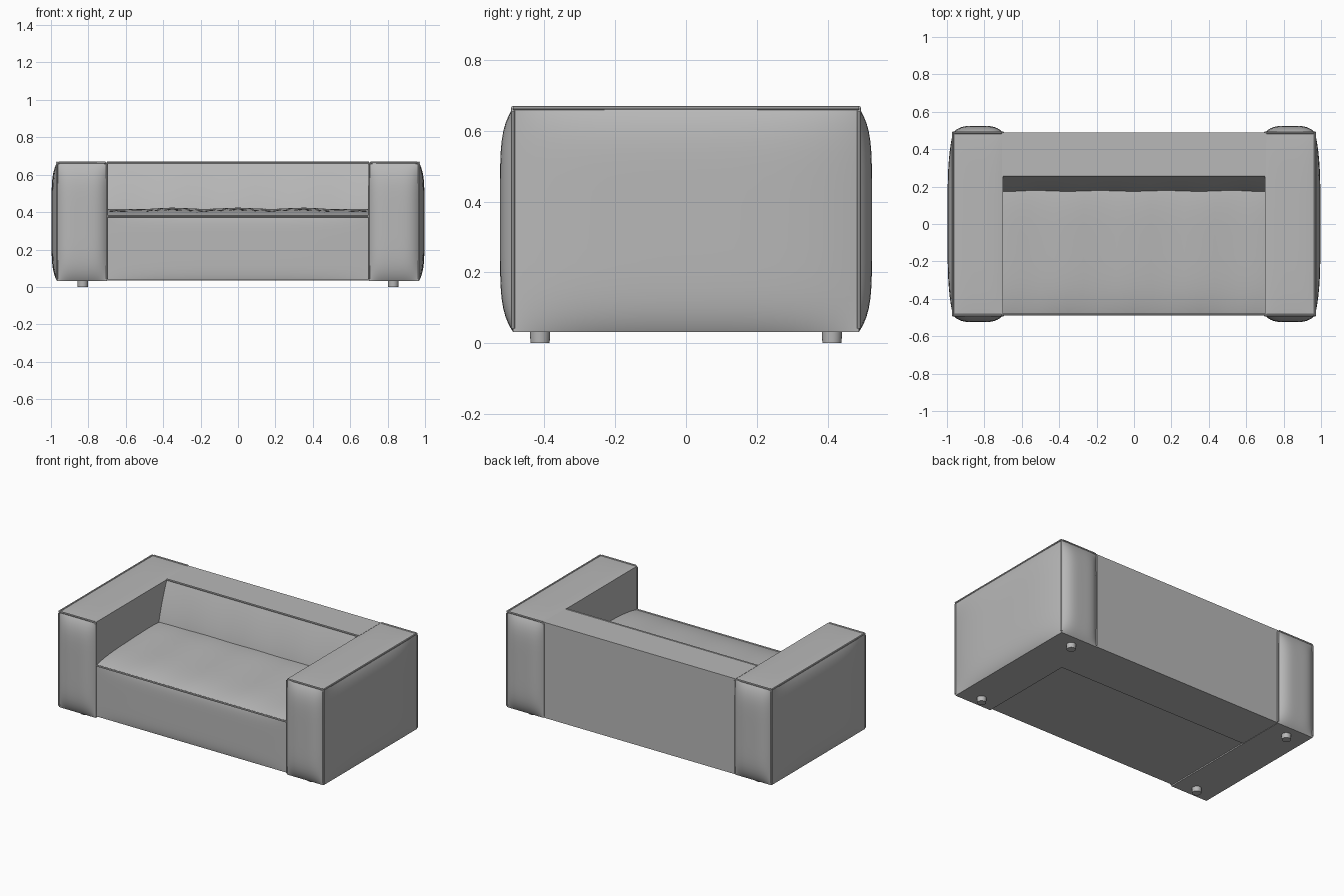
import bpy, bmesh, math
from mathutils import Vector

if "Cube" in bpy.data.objects:
    bpy.data.objects.remove(bpy.data.objects["Cube"])


def material(name, rgb):
    m = bpy.data.materials.new(name)
    m.use_nodes = True
    m.diffuse_color = (*rgb, 1)
    m.node_tree.nodes["Principled BSDF"].inputs["Base Color"].default_value = (*rgb, 1)
    return m


grey = material("grey leather", (0.48, 0.48, 0.48))


def add(name, bm, mat=grey):
    bmesh.ops.recalc_face_normals(bm, faces=bm.faces)
    me = bpy.data.meshes.new(name)
    bm.to_mesh(me)
    bm.free()
    me.materials.append(mat)
    ob = bpy.data.objects.new(name, me)
    bpy.context.collection.objects.link(ob)
    bpy.ops.object.select_all(action="DESELECT")
    ob.select_set(True)
    bpy.context.view_layer.objects.active = ob
    bpy.ops.object.shade_smooth_by_angle(angle=math.radians(32))
    return ob


def puffed_box(name, lo, hi, shape, cuts=23):
    """Gridded box, denser at its edges; shape(u, p) nudges each point."""
    bm = bmesh.new()
    bmesh.ops.create_cube(bm, size=2)
    bmesh.ops.subdivide_edges(bm, edges=bm.edges[:], cuts=cuts, use_grid_fill=True)
    lo, hi = Vector(lo), Vector(hi)
    for v in bm.verts:
        u = Vector([math.sin(c * math.pi / 2) for c in v.co])
        p = Vector([a + (b - a) * (c + 1) / 2 for a, b, c in zip(lo, hi, u)])
        shape(u, p)
        v.co = p
    return add(name, bm)


def puff(a, b):
    return (1 - a ** 4) * (1 - b ** 6)


def piping(name, points, radius=0.006, sides=8):
    """Thin welt tube along a path."""
    bm = bmesh.new()
    pts = [Vector(p) for p in points]
    rings = []
    for i, p in enumerate(pts):
        t = (pts[min(i + 1, len(pts) - 1)] - pts[max(i - 1, 0)]).normalized()
        a = t.orthogonal().normalized() if not rings else (axis - t * axis.dot(t)).normalized()
        axis, b = a, t.cross(a)
        rings.append([bm.verts.new(p + radius * (a * math.cos(k * math.tau / sides) + b * math.sin(k * math.tau / sides)))
                      for k in range(sides)])
    for r, s in zip(rings, rings[1:]):
        for k in range(sides):
            j = (k + 1) % sides
            bm.faces.new((r[k], r[j], s[j], s[k]))
    bm.faces.new(rings[0])
    bm.faces.new(rings[-1])
    return add(name, bm)


# Arms, with padded front, rear and outer panels, welts and feet
IN, OUT, DEPTH, LOW, TOP = 0.70, 0.968, 0.488, 0.032, 0.664
for side, s in (("left", 1), ("right", -1)):
    def arm_shape(u, p):
        if abs(u.y) > 0.9999:
            p.y += math.copysign(0.037 * puff(u.x, u.z), u.y)
        if u.x * s > 0.9999:
            p.x += s * 0.029 * puff(u.y, u.z)
        if u.z > 0.9999:
            p.z += 0.006 * puff(u.x, u.y)
    xs = sorted((s * IN, s * OUT))
    puffed_box(side + "_arm", (xs[0], -DEPTH, LOW), (xs[1], DEPTH, TOP), arm_shape)
    for end, e in (("front", -1), ("rear", 1)):
        y = e * DEPTH
        piping(f"{side}_{end}_arm_welt",
               [(s * IN, y, LOW + 0.01), (s * IN, y, TOP - 0.01), (s * (IN + 0.01), y, TOP),
                (s * (OUT - 0.01), y, TOP), (s * OUT, y, TOP - 0.01), (s * OUT, y, LOW + 0.01)])
        bm = bmesh.new()
        bmesh.ops.create_cone(bm, cap_ends=True, segments=24, radius1=0.027, radius2=0.029, depth=0.04)
        bmesh.ops.translate(bm, verts=bm.verts, vec=(s * 0.83, e * 0.412, 0.02))
        add(f"{side}_{end}_foot", bm)
    piping(side + "_outer_arm_welt", [(s * OUT, -DEPTH, TOP), (s * OUT, DEPTH, TOP)])


# Seat with a crowned, gently rippled top
def seat_shape(u, p):
    if u.z > 0.9999:
        p.z += (0.026 + 0.004 * math.cos(p.x * 18)) * (1 - u.y ** 4) * (1 - 0.3 * u.x ** 6)
        p.z += 0.012 * (u.y + 1)
    if u.y < -0.9999:
        p.y -= 0.008 * puff(u.x, u.z)


puffed_box("seat", (-0.705, -0.482, 0.04), (0.705, 0.26, 0.378), seat_shape)
piping("seat_front_welt", [(-0.7, -0.484, 0.378), (0.7, -0.484, 0.378)])


# Backrest, leaning back at the front with three soft panels
def back_shape(u, p):
    if p.z > 0.36:
        lean = (p.z - 0.36) / (TOP - 0.36)
        front = (1 - u.y) / 2
        ripple = 0.004 * math.cos(p.x * 18) * (1 - lean)
        p.y += front * (0.088 * lean ** 1.4 - ripple)


puffed_box("backrest", (-0.705, 0.168, 0.034), (0.705, 0.488, TOP + 0.002), back_shape)
piping("backrest_front_welt", [(-0.7, 0.257, TOP), (0.7, 0.257, TOP)])
